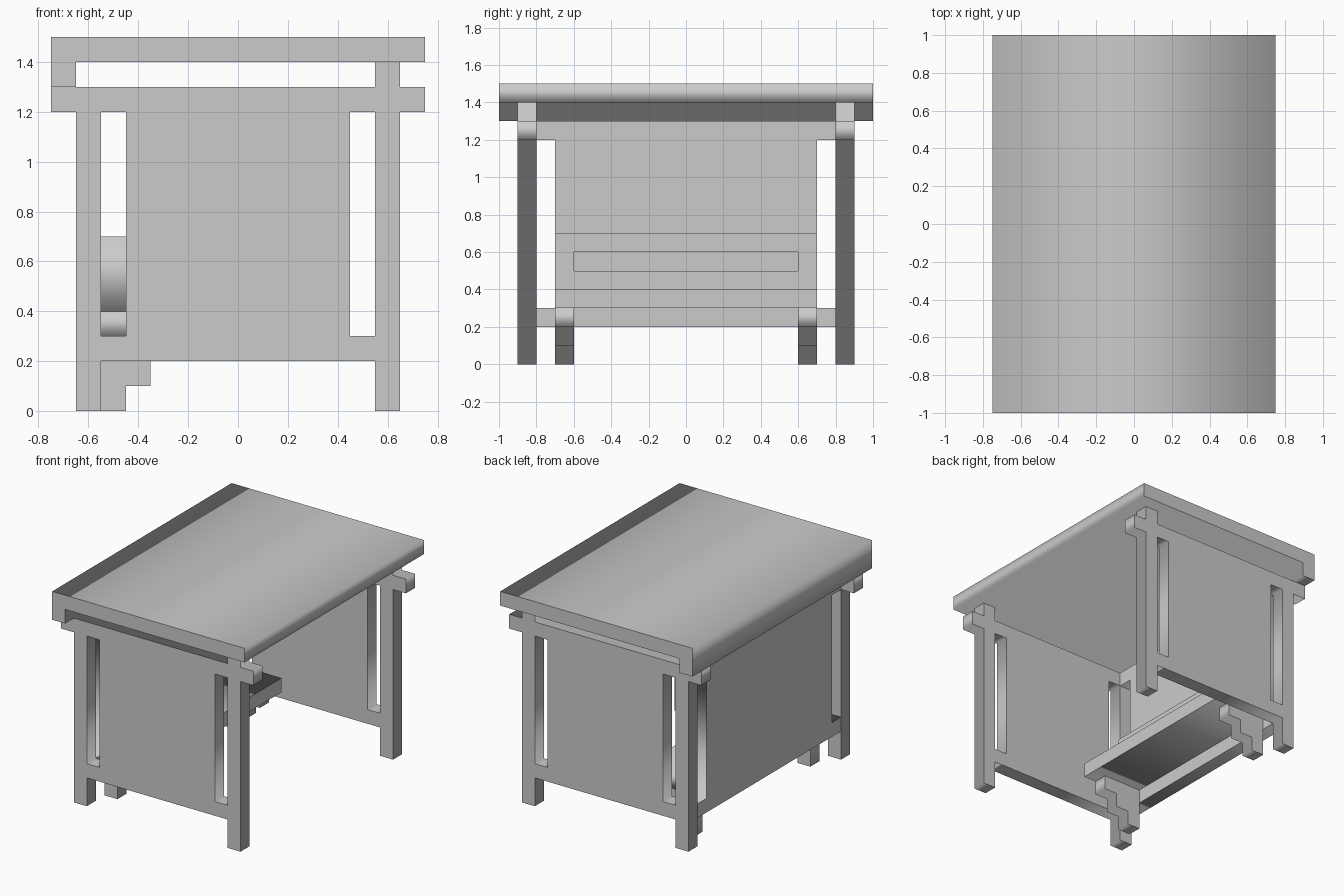
import bpy
from math import pi

if "Cube" in bpy.data.objects:
    bpy.data.objects.remove(bpy.data.objects["Cube"])


def rect(a0, a1, b0, b1):
    return [(a0, b0), (a1, b0), (a1, b1), (a0, b1)]


def plate(name, loops, lo, hi, axis):
    """Extrude flat outlines (first loop outer, others holes) from lo to hi along axis.
    axis 'y': profile is (x, z);  axis 'x': profile is (y, z)."""
    cu = bpy.data.curves.new(name + "_profile", 'CURVE')
    cu.dimensions = '2D'
    cu.fill_mode = 'BOTH'
    cu.extrude = (hi - lo) / 2
    for pts in loops:
        sp = cu.splines.new('POLY')
        sp.points.add(len(pts) - 1)
        for p, (a, b) in zip(sp.points, pts):
            p.co = (a, b, 0, 1)
        sp.use_cyclic_u = True
    tmp = bpy.data.objects.new(name + "_tmp", cu)
    bpy.context.collection.objects.link(tmp)
    dg = bpy.context.evaluated_depsgraph_get()
    mesh = bpy.data.meshes.new_from_object(tmp.evaluated_get(dg))
    bpy.data.objects.remove(tmp)
    bpy.data.curves.remove(cu)
    ob = bpy.data.objects.new(name, mesh)
    bpy.context.collection.objects.link(ob)
    mid = (lo + hi) / 2
    if axis == 'y':
        ob.rotation_euler = (pi / 2, 0, 0)
        ob.location = (0, mid, 0)
    else:
        ob.rotation_euler = (pi / 2, 0, pi / 2)
        ob.location = (mid, 0, 0)
    return ob


# Table top with a lip along the back edge
plate("table_top", [[(-.75, 1.3), (-.65, 1.3), (-.65, 1.4), (.75, 1.4),
                     (.75, 1.5), (-.75, 1.5)]], -1, 1, 'y')

# Side frame: two legs, top rail and panel, with a slot beside each leg
side = [(-.65, 0), (-.55, 0), (-.55, .2), (.55, .2), (.55, 0), (.65, 0),
        (.65, 1.2), (.75, 1.2), (.75, 1.3), (.65, 1.3), (.65, 1.4), (.55, 1.4),
        (.55, 1.3), (-.75, 1.3), (-.75, 1.2), (-.65, 1.2)]
side_slots = [rect(-.55, -.45, .3, 1.2), rect(.45, .55, .3, 1.2)]

# Stepped bracket and foot under the shelf
bracket = [(-.55, 0), (-.45, 0), (-.45, .1), (-.35, .1), (-.35, .2),
           (-.25, .2), (-.25, .3), (-.55, .3)]

for label, s in (("front", -1), ("back", 1)):
    lo, hi = sorted((s * .8, s * .9))
    plate(label + "_side_frame", [side] + side_slots, lo, hi, 'y')
    lo, hi = sorted((s * .6, s * .7))
    plate(label + "_shelf_bracket", [bracket], lo, hi, 'y')

# Rear panel, notched next to the legs
half = [(.8, .2), (.8, .3), (.7, .3), (.7, 1.2), (.8, 1.2), (.8, 1.3)]
plate("rear_panel", [half + [(-y, z) for y, z in reversed(half)]], -.65, -.55, 'x')

# Low shelf and its slotted backboard
plate("low_shelf", [rect(-.7, .7, .3, .4)], -.55, -.15, 'x')
plate("shelf_backboard", [rect(-.7, .7, .4, .7), rect(-.6, .6, .5, .6)], -.55, -.45, 'x')
